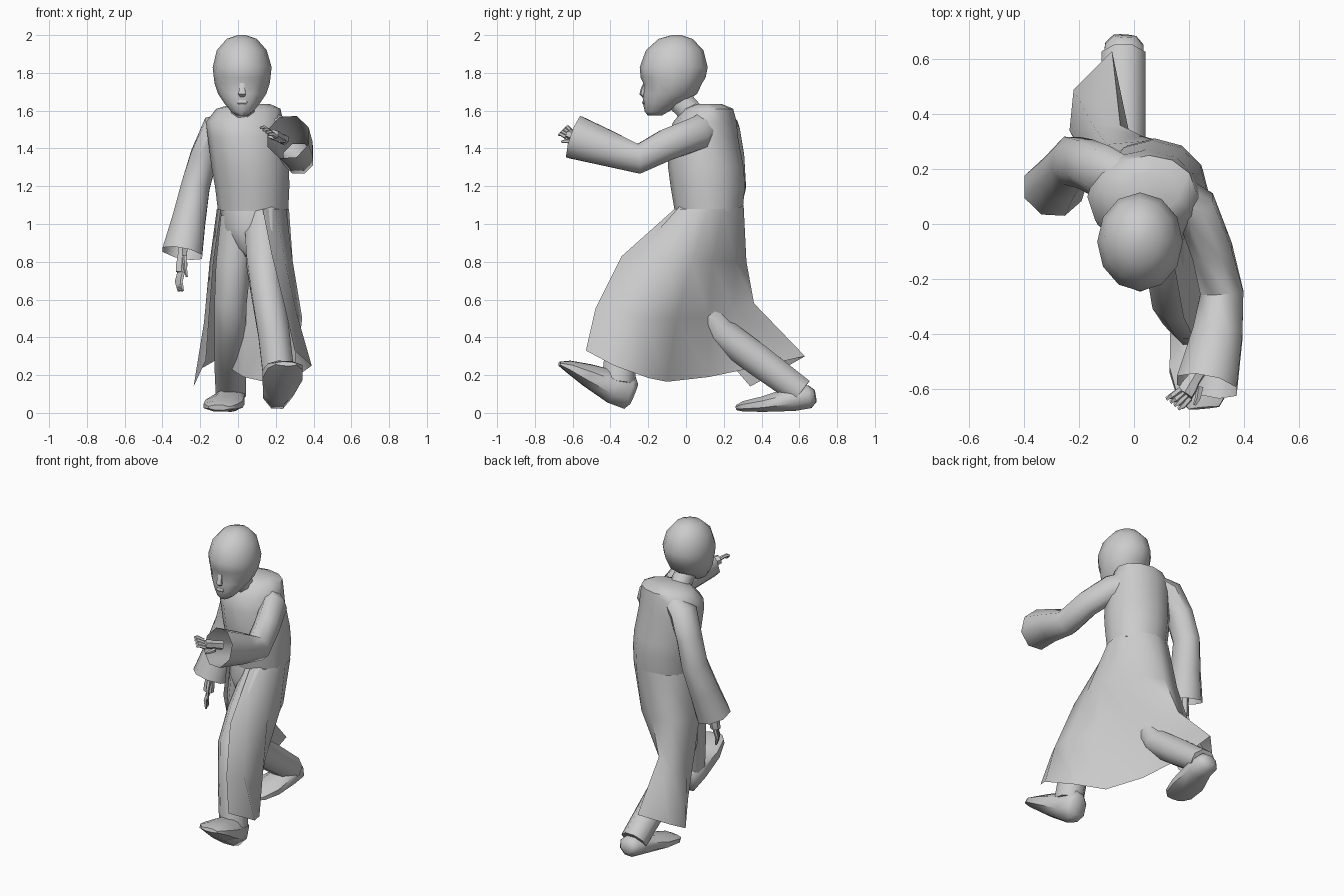
import bpy, bmesh, math
from mathutils import Vector


def finish(name, bm, angle=50):
    bmesh.ops.recalc_face_normals(bm, faces=bm.faces[:])
    me = bpy.data.meshes.new(name)
    bm.to_mesh(me)
    bm.free()
    ob = bpy.data.objects.new(name, me)
    bpy.context.collection.objects.link(ob)
    bpy.ops.object.select_all(action='DESELECT')
    ob.select_set(True)
    bpy.context.view_layer.objects.active = ob
    bpy.ops.object.shade_smooth_by_angle(angle=math.radians(angle))
    return ob


def bridge(bm, rows, closed):
    for a, b in zip(rows, rows[1:]):
        n = len(a)
        for i in range(n if closed else n - 1):
            j = (i + 1) % n
            bm.faces.new((a[i], a[j], b[j], b[i]))


def tube(name, rings, sides=8, caps=(True, True)):
    """Loft ellipses (x, y, z, half width, half depth) square to their path."""
    bm = bmesh.new()
    pts = [Vector(r[:3]) for r in rings]
    rows = []
    for k, r in enumerate(rings):
        t = (pts[min(k + 1, len(pts) - 1)] - pts[max(k - 1, 0)]).normalized()
        u = (Vector((1, 0, 0)) - t * t.x).normalized()
        v = u.cross(t)
        rows.append([bm.verts.new(pts[k] + u * r[3] * math.cos(a) + v * r[4] * math.sin(a))
                     for a in (2 * math.pi * (i + .5) / sides for i in range(sides))])
    bridge(bm, rows, True)
    for cap, row in zip(caps, (rows[0], rows[-1])):
        if cap:
            bm.faces.new(row)
    return finish(name, bm)


def stack(name, rings, sides=12):
    """Loft level ellipses (z, centre x, centre y, half width, half depth)."""
    bm = bmesh.new()
    rows = [[bm.verts.new((cx + rx * math.cos(a), cy + ry * math.sin(a), z))
             for a in (2 * math.pi * i / sides for i in range(sides))]
            for z, cx, cy, rx, ry in rings]
    bridge(bm, rows, True)
    bm.faces.new(rows[0])
    bm.faces.new(rows[-1])
    return finish(name, bm)


# Head, nose, lips and neck
stack("head", [(2.0, .02, -.05, .02, .025), (1.98, .02, -.055, .08, .09), (1.92, .02, -.06, .132, .152),
               (1.83, .022, -.065, .156, .18), (1.775, .022, -.068, .15, .172), (1.745, .022, -.07, .146, .155),
               (1.69, .022, -.085, .128, .145), (1.64, .022, -.12, .095, .108), (1.595, .022, -.155, .058, .063),
               (1.575, .022, -.165, .03, .038)])
tube("nose", [(.022, -.218, 1.75, .014, .006), (.022, -.227, 1.71, .018, .014),
              (.022, -.231, 1.69, .024, .016), (.022, -.22, 1.676, .015, .01)], 6)
tube("lips", [(.022, -.222, 1.655, .025, .006), (.022, -.223, 1.643, .032, .01),
              (.022, -.216, 1.63, .022, .006)], 6)
tube("neck", [(.022, -.06, 1.68, .065, .075), (.025, .0, 1.62, .065, .07), (.03, .05, 1.55, .08, .08)])

# Upper coat
stack("coat_body", [(1.635, .07, .12, .1, .07), (1.61, .055, .12, .17, .13), (1.54, .035, .1, .205, .168),
                    (1.46, .045, .09, .205, .185), (1.3, .065, .105, .205, .2), (1.2, .075, .115, .197, .197),
                    (1.07, .08, .12, .186, .18)])

# Coat skirt, open at the front, columns run from left edge round the back to right edge
waist = [(.13, -.06, 1.08), (.2, -.03, 1.08), (.255, .05, 1.08), (.27, .12, 1.08), (.25, .2, 1.08),
         (.17, .285, 1.09), (.07, .305, 1.1), (-.05, .265, 1.09), (-.112, .15, 1.08), (-.09, .02, 1.08)]
thigh = [(.18, -.34, .83), (.25, -.27, .8), (.29, -.1, .8), (.29, .03, .8), (.24, .14, .8),
         (.15, .26, .8), (.03, .32, .8), (-.1, .29, .8), (-.15, .18, .8), (-.13, .03, .8)]
knee = [(.25, -.48, .55), (.31, -.38, .53), (.34, -.22, .5), (.24, -.05, .5), (.04, .12, .51),
        (.0, .25, .54), (-.05, .36, .58), (-.15, .36, .5), (-.18, .25, .48), (-.15, .12, .55)]
hem = [(.3, -.53, .33), (.39, -.38, .25), (.3, -.2, .185), (.14, -.1, .165), (.03, .12, .19),
       (-.05, .36, .24), (-.08, .63, .3), (-.22, .49, .22), (-.235, .34, .14), (-.17, .22, .28)]
bm = bmesh.new()
bridge(bm, [[bm.verts.new(p) for p in row] for row in (waist, thigh, knee, hem)], False)
finish("coat_skirt", bm, 60)

# Trousers
stack("hips", [(1.1, .075, .11, .17, .16), (.98, .07, .08, .155, .16), (.87, .06, .07, .08, .12),
               (.82, .06, .07, .02, .08)])
tube("left_leg", [(.135, .07, 1.03, .11, .13), (.14, -.13, .82, .105, .12), (.15, -.27, .66, .09, .1),
                  (.19, -.33, .42, .09, .095), (.22, -.36, .16, .09, .095)])
tube("right_leg", [(.01, .1, 1.03, .11, .13), (-.025, .09, .78, .1, .11), (-.04, .09, .58, .092, .09),
                   (-.042, .18, .43, .09, .09), (-.042, .38, .28, .09, .09), (-.038, .61, .11, .086, .08)])

# Shoes
tube("left_shoe", [(.205, -.275, .1, .055, .06), (.207, -.3, .11, .08, .1), (.215, -.38, .135, .09, .095),
                   (.235, -.52, .2, .115, .065), (.25, -.62, .245, .1, .035), (.255, -.67, .26, .06, .012)])
tube("right_shoe", [(-.033, .685, .09, .045, .035), (-.035, .655, .085, .075, .065), (-.04, .57, .075, .083, .07),
                    (-.075, .42, .048, .11, .045), (-.095, .31, .035, .095, .03), (-.1, .27, .028, .06, .015)])

# Sleeves with flared open cuffs
tube("left_sleeve", [(.12, .13, 1.53, .07, .085), (.225, .06, 1.48, .08, .095), (.285, -.1, 1.42, .08, .09),
                     (.32, -.25, 1.345, .085, .085), (.305, -.4, 1.395, .098, .1),
                     (.265, -.59, 1.46, .12, .125)], 8, (True, False))
tube("right_sleeve", [(-.01, .16, 1.54, .06, .08), (-.115, .19, 1.5, .085, .1), (-.18, .22, 1.36, .078, .095),
                      (-.225, .23, 1.2, .082, .095), (-.26, .18, 1.02, .095, .1),
                      (-.295, .13, .845, .115, .11)], 8, (True, False))


# Hands: palm, four fingers and a thumb
def hand(side, wrist, palm, tip, spread, curl):
    w, p, t, s, c = map(Vector, (wrist, palm, tip, spread, curl))
    tube(side + "_palm", [(*(w - (p - w)), .03, .03), (*w, .028, .026), (*((w + p) / 2), .034, .03),
                          (*p, .034, .026)], 6)
    for i in range(4):
        o = s * (i - 1.5)
        tube(f"{side}_finger_{i + 1}", [(*(p + o), .012, .012), (*((p + t) / 2 + o * 1.2 + c), .011, .011),
                                        (*(t + o * 1.2), .007, .007)], 5)
    b = w + s * 2.2
    tube(side + "_thumb", [(*b, .014, .014), (*(b + (p - w) * .7 + s), .011, .011),
                           (*(b + (p - w) * 1.3 + s - c), .006, .006)], 5)


hand("left", (.215, -.57, 1.46), (.185, -.62, 1.475), (.14, -.655, 1.49), (.012, -.01, -.01), (-.006, -.008, .012))
hand("right", (-.295, .125, .83), (-.3, .115, .745), (-.302, .1, .645), (.006, -.014, 0), (-.012, 0, 0))
